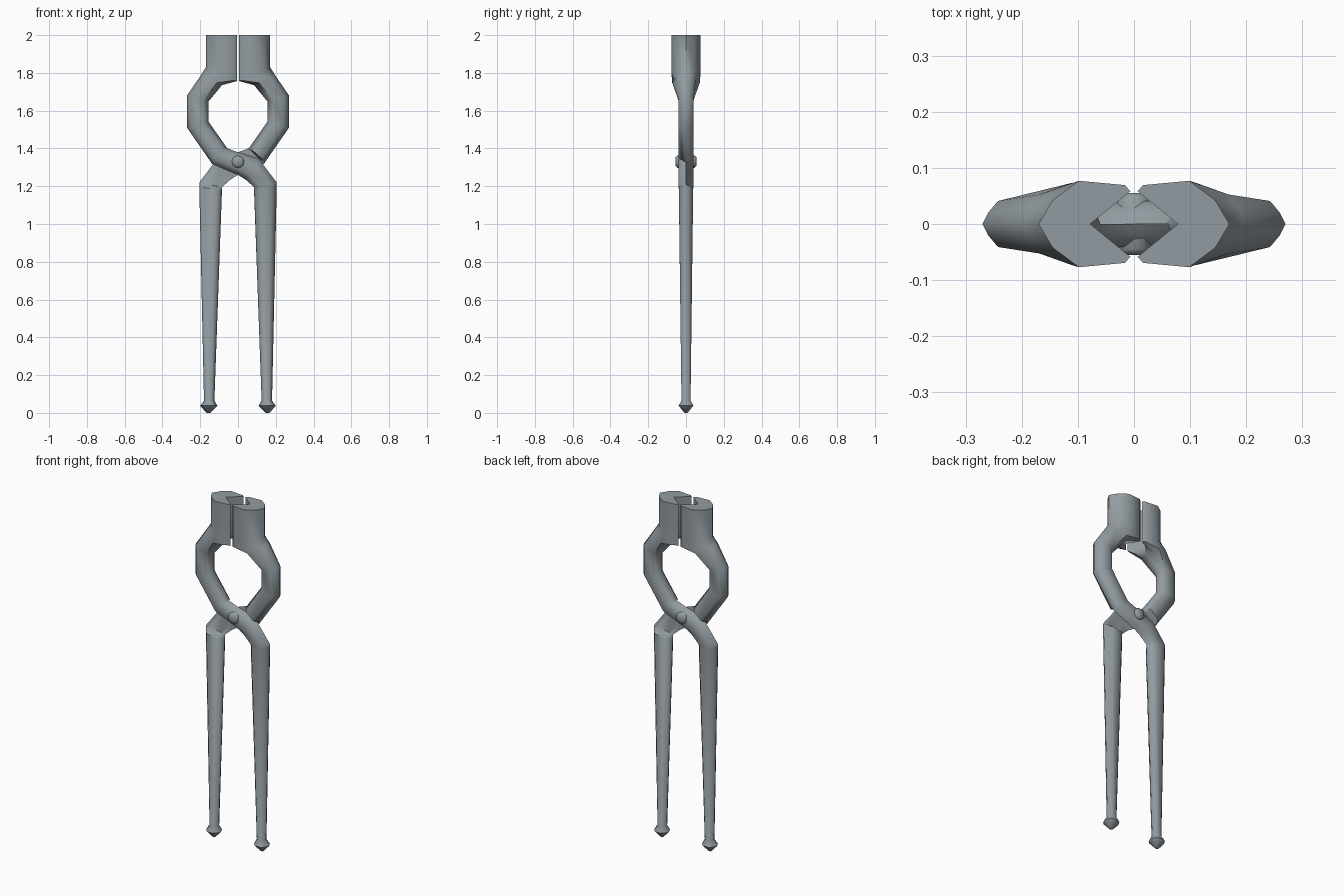
import bpy, bmesh
from math import radians

if "Cube" in bpy.data.objects:
    bpy.data.objects.remove(bpy.data.objects["Cube"])

steel = bpy.data.materials.new("dark_steel")
steel.diffuse_color = (.155, .18, .195, 1)
steel.use_nodes = True
steel.node_tree.nodes["Principled BSDF"].inputs["Base Color"].default_value = steel.diffuse_color
steel.diffuse_color = (.29, .33, .355, 1)
steel.use_nodes = True
steel.node_tree.nodes["Principled BSDF"].inputs["Base Color"].default_value = steel.diffuse_color

# Ten-point cross-sections: (fraction across, fraction of half depth), one side then mirrored
BAR = [(0, 0), (.09, .5), (.24, 1), (.76, 1), (.91, .5), (1, 0)]
FLARE = [(0, 0), (.09, .4), (.24, .72), (.76, 1), (.91, .5), (1, 0)]
KNOB = [(0, 0), (.15, .71), (.3, 1), (.7, 1), (.85, .71), (1, 0)]
JAW = [(0, 0), (.15, .55), (.43, 1), (.92, .9), (.98, .76), (.55, 0)]

# Stations: section, outer (x, z), inner (x, z), half depth, half-lapped at the joint
STATIONS = [
    (JAW, (-.17, 2), (-.003, 2), .077, False),
    (JAW, (-.17, 1.83), (-.003, 1.755), .077, False),
    (FLARE, (-.195, 1.79), (-.085, 1.735), .073, False),
    (BAR, (-.27, 1.68), (-.155, 1.65), .041, False),
    (BAR, (-.27, 1.51), (-.155, 1.54), .041, False),
    (BAR, (-.145, 1.33), (-.06, 1.405), .041, False),
    (BAR, (-.14, 1.32), (-.055, 1.40), .041, True),
    (BAR, (0, 1.26), (0, 1.38), .041, True),
    (BAR, (.04, 1.235), (.11, 1.345), .041, True),
    (BAR, (.085, 1.195), (.205, 1.22), .039, True),
    (BAR, (.085, 1.175), (.205, 1.197), .038, False),
    (KNOB, (.125, .065), (.18, .065), .024, False),
    (KNOB, (.109, .038), (.2, .038), .039, False),
    (KNOB, (.145, 0), (.167, 0), .008, False),
]


def add_object(name, bm):
    bmesh.ops.recalc_face_normals(bm, faces=bm.faces)
    mesh = bpy.data.meshes.new(name)
    bm.to_mesh(mesh)
    bm.free()
    mesh.materials.append(steel)
    ob = bpy.data.objects.new(name, mesh)
    bpy.context.collection.objects.link(ob)
    bpy.ops.object.select_all(action='DESELECT')
    ob.select_set(True)
    bpy.context.view_layer.objects.active = ob
    bpy.ops.object.shade_smooth_by_angle(angle=radians(56))
    return ob


def tong_half(name, s):
    """Loft one jaw, bow, joint and handle; s = -1 turns it half a turn about z."""
    bm = bmesh.new()
    rings = []
    for sec, a, b, d, lapped in STATIONS:
        loop = [(u, -v) for u, v in sec] + [(u, v) for u, v in sec[-2:0:-1]]
        ring = []
        for u, v in loop:
            y = min(v * d, 0) if lapped else v * d
            x, z = (a[i] + (b[i] - a[i]) * u for i in (0, 1))
            ring.append(bm.verts.new((s * x, s * y, z)))
        rings.append(ring)
    for r, q in zip(rings, rings[1:]):
        for i in range(len(r)):
            j = (i + 1) % len(r)
            bm.faces.new((r[i], r[j], q[j], q[i]))
    bm.faces.new(rings[0])
    bm.faces.new(rings[-1])
    return add_object(name, bm)


tong_half("front_half", 1)
tong_half("back_half", -1)

# Rivet through the joint
bm = bmesh.new()
bmesh.ops.create_cone(bm, cap_ends=True, segments=12, radius1=.033, radius2=.033, depth=.11)
caps = [e for e in bm.edges if abs(e.verts[0].co.z - e.verts[1].co.z) < .001]
bmesh.ops.bevel(bm, geom=caps, offset=.01, segments=1, affect='EDGES')
rivet = add_object("rivet", bm)
rivet.rotation_euler.x = radians(90)
rivet.location.z = 1.33
